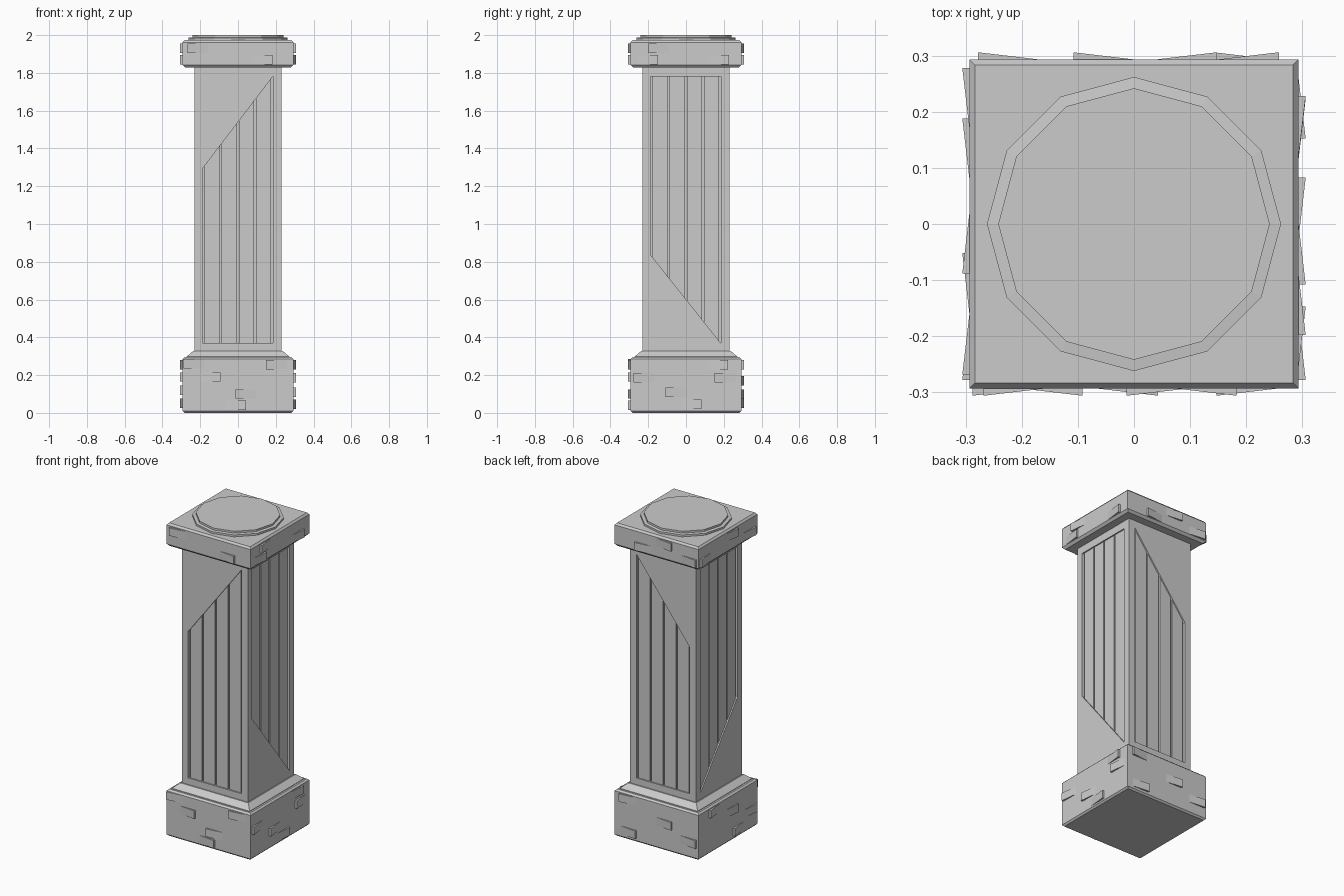
import bpy, bmesh
from math import pi
from mathutils import Matrix, Vector

if "Cube" in bpy.data.objects:
    bpy.data.objects.remove(bpy.data.objects["Cube"], do_unlink=True)

stone = bpy.data.materials.new("grey stone")
stone.use_nodes = True
grey = (0.6, 0.6, 0.6, 1)
stone.diffuse_color = grey
stone.node_tree.nodes["Principled BSDF"].inputs["Base Color"].default_value = grey

# Each side maps (along the side, outward distance, height) to a point
SIDES = {
    "front": lambda u, d, z: Vector((u, -d, z)),
    "back": lambda u, d, z: Vector((u, d, z)),
    "left": lambda u, d, z: Vector((d, u, z)),
    "right": lambda u, d, z: Vector((-d, u, z)),
}


def finish(name, bm):
    bmesh.ops.recalc_face_normals(bm, faces=bm.faces)
    mesh = bpy.data.meshes.new(name)
    bm.to_mesh(mesh)
    bm.free()
    mesh.materials.append(stone)
    obj = bpy.data.objects.new(name, mesh)
    bpy.context.collection.objects.link(obj)
    return obj


def lathe_square(name, profile, sides=4):
    """Stack square or round rings from (half width, height) pairs."""
    bm = bmesh.new()
    rings = []
    for r, z in profile:
        if sides == 4:
            pts = [(-r, -r, z), (r, -r, z), (r, r, z), (-r, r, z)]
        else:
            pts = [Matrix.Rotation(2 * pi * i / sides, 3, "Z") @ Vector((r, 0, z))
                   for i in range(sides)]
        rings.append([bm.verts.new(p) for p in pts])
    for low, high in zip(rings, rings[1:]):
        for i in range(sides):
            j = (i + 1) % sides
            bm.faces.new((low[i], low[j], high[j], high[i]))
    bm.faces.new(rings[0])
    bm.faces.new(rings[-1])
    return finish(name, bm)


def prism(bm, place, outline, inner, outer):
    a = [bm.verts.new(place(u, inner, z)) for u, z in outline]
    b = [bm.verts.new(place(u, outer, z)) for u, z in outline]
    bm.faces.new(a)
    bm.faces.new(b)
    for i in range(len(a)):
        j = (i + 1) % len(a)
        bm.faces.new((a[i], a[j], b[j], b[i]))


def cut(target, cutter):
    cutter.hide_render = True
    mod = target.modifiers.new("cut", "BOOLEAN")
    mod.operation = "DIFFERENCE"
    mod.solver = "EXACT"
    mod.object = cutter
    bpy.context.view_layer.objects.active = target
    bpy.ops.object.modifier_apply(modifier=mod.name)
    bpy.data.objects.remove(cutter, do_unlink=True)


# Main masses
lathe_square("base_block", [(0.283, 0), (0.293, 0.01), (0.293, 0.285), (0.283, 0.295)])
lathe_square("base_moulding", [(0.272, 0.29), (0.272, 0.298), (0.237, 0.328), (0.228, 0.328)])
shaft = lathe_square("shaft", [(0.23, 0.3), (0.23, 1.85)])
lathe_square("cap_block", [(0.28, 1.828), (0.293, 1.842), (0.293, 1.962), (0.283, 1.974)])
lathe_square("top_disc", [(0.262, 1.965), (0.262, 1.986), (0.242, 1.988), (0.242, 2.0)], 12)

# Recessed slanted panels, then deeper grooves between the slats
LEFT, RIGHT, LOW, HIGH = -0.186, 0.184, 0.37, 1.78


def span(name, u):
    """Bottom and top of the panel at a given place along the side."""
    t = (u - LEFT) / (RIGHT - LEFT)
    if name in ("front", "back"):
        return LOW, 1.295 + (HIGH - 1.295) * t
    return 0.835 + (LOW - 0.835) * t, HIGH


def outline(name, u0, u1, grow=0):
    (a, b), (c, d) = span(name, u0), span(name, u1)
    return [(u0, a - grow), (u1, c - grow), (u1, d + grow), (u0, b + grow)]


panels, grooves = bmesh.new(), bmesh.new()
for name, place in SIDES.items():
    prism(panels, place, outline(name, LEFT, RIGHT), 0.222, 0.26)
    for i in range(5):
        u = LEFT + 0.004 + i * (RIGHT - LEFT - 0.008) / 4
        prism(grooves, place, outline(name, u - 0.005, u + 0.005, 0.001), 0.212, 0.26)
cut(shaft, finish("panel_cutter", panels))
cut(shaft, finish("groove_cutter", grooves))

# Loose bricks: place along the side, height, which end stands out
BRICKS = {
    "front": [(-0.22, 0.26, -1), (-0.16, 0.19, 1), (0.055, 0.1, -1), (-0.025, 0.04, 1),
              (0.215, 0.255, -1), (-0.2, 1.93, -1), (0.115, 1.87, 1)],
    "left": [(-0.21, 0.185, -1), (-0.04, 0.11, -1), (0.015, 0.045, 1), (0.155, 0.255, 1),
             (0.22, 0.185, -1), (-0.13, 1.93, -1), (-0.215, 1.87, 1), (0.16, 1.87, 1)],
    "back": [(0.21, 0.05, -1), (0.19, 0.255, 1), (-0.04, 0.17, -1), (-0.21, 0.1, -1),
             (0.08, 1.87, 1), (-0.04, 1.93, -1), (-0.21, 1.87, -1)],
    "right": [(0.12, 0.255, 1), (-0.02, 0.19, -1), (-0.12, 0.05, 1), (-0.21, 0.12, -1),
              (0.21, 1.87, 1), (-0.02, 1.93, -1), (-0.2, 1.87, -1)],
}
for name, place in SIDES.items():
    bm = bmesh.new()
    for u, z, tilt in BRICKS[name]:
        half, lean = 0.068, 0.008 * tilt

        def tilted(a, d, h, place=place, u=u, lean=lean, half=half):
            return place(a, d + lean * (a - u) / half, h)

        lo, hi = z - 0.025, z + 0.025
        prism(bm, tilted, [(u - half, lo), (u + half, lo), (u + half, hi), (u - half, hi)],
              0.27, 0.298)
    finish(name + "_bricks", bm)
